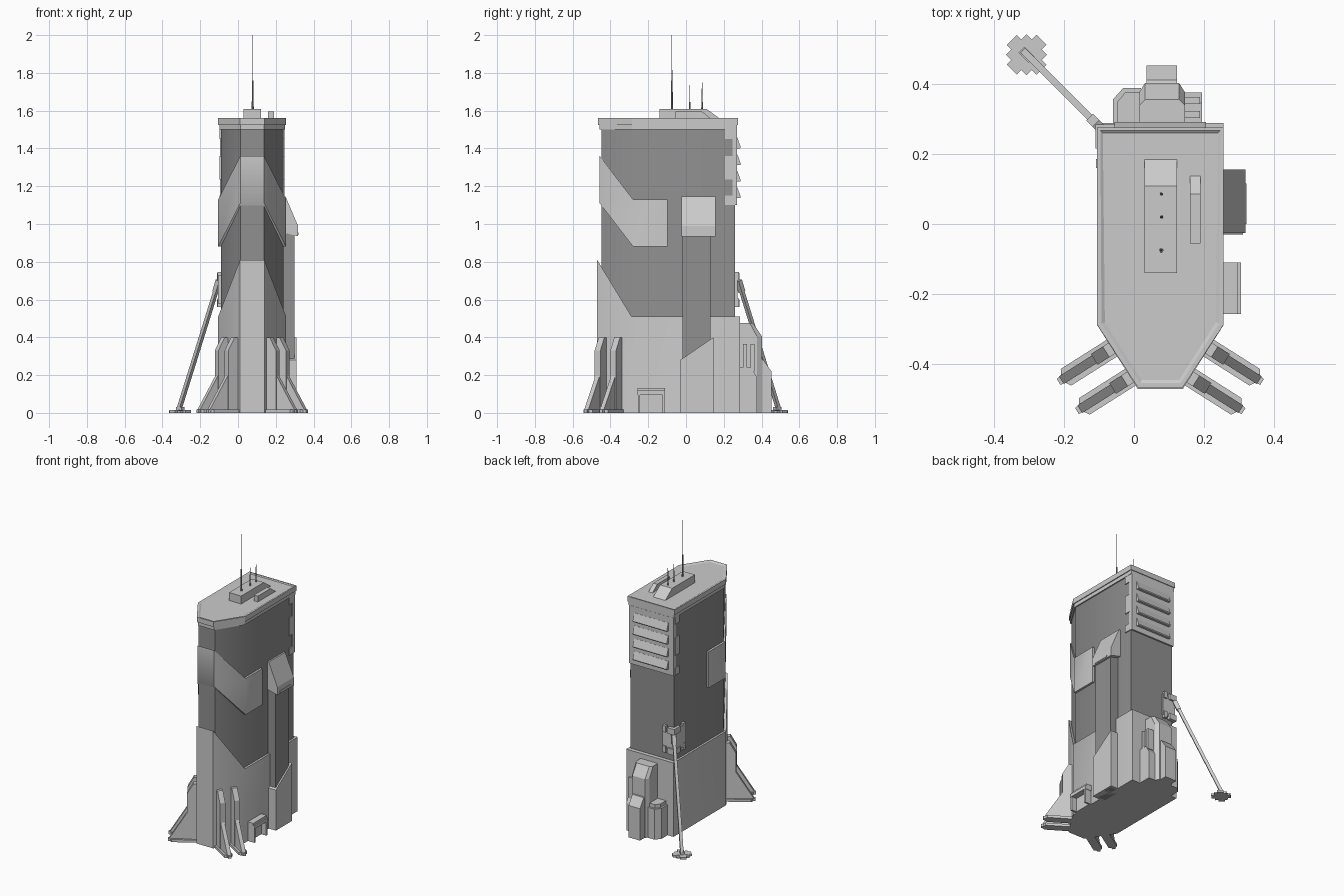
import bpy, bmesh, math
from mathutils import Vector, Matrix

if "Cube" in bpy.data.objects:
    bpy.data.objects.remove(bpy.data.objects["Cube"])

CX = 0.075  # symmetry line of the tower


def make(name, verts, faces):
    me = bpy.data.meshes.new(name)
    me.from_pydata([tuple(v) for v in verts], [], faces)
    bm = bmesh.new()
    bm.from_mesh(me)
    bmesh.ops.recalc_face_normals(bm, faces=bm.faces)
    bm.to_mesh(me)
    bm.free()
    ob = bpy.data.objects.new(name, me)
    bpy.context.collection.objects.link(ob)
    return ob


def loft(name, rings):
    n = len(rings[0])
    verts = [v for r in rings for v in r]
    faces = [tuple(range(n)), tuple(range((len(rings) - 1) * n, len(rings) * n))]
    for k in range(len(rings) - 1):
        for i in range(n):
            j = (i + 1) % n
            faces.append((k * n + i, k * n + j, (k + 1) * n + j, (k + 1) * n + i))
    return make(name, verts, faces)


def hull_y(name, sections):
    """Rectangles (half width, y, z low, z high) joined along y."""
    return loft(name, [[(CX - w, y, lo), (CX + w, y, lo), (CX + w, y, hi), (CX - w, y, hi)]
                       for w, y, lo, hi in sections])


def prism(name, pts, axis, a, b):
    """Profile extruded along an axis; the points are the other two axes in order."""
    def put(p, t):
        v = list(p)
        v.insert('xyz'.index(axis), t)
        return v
    return loft(name, [[put(p, t) for p in pts] for t in (a, b)])


def box(name, x0, x1, y0, y1, z0, z1):
    return prism(name, [(x0, y0), (x1, y0), (x1, y1), (x0, y1)], 'z', z0, z1)


def rod(name, a, b, r1, r2, n=8):
    a, b = Vector(a), Vector(b)
    q = (b - a).to_track_quat('Z', 'Y')
    return loft(name, [[p + q @ Vector((r * math.cos(2 * math.pi * (i + .5) / n),
                                        r * math.sin(2 * math.pi * (i + .5) / n), 0))
                        for i in range(n)] for p, r in ((a, r1), (b, r2))])


# Main tower, armoured base and wrap-around band (soft shading over the shallow corners)
shells = [
    hull_y("tower_shaft", [(.062, -.447, .02, 1.52), (.166, -.28, .02, 1.52), (.166, .26, .02, 1.52)]),
    hull_y("armoured_base", [(.064, -.47, 0, .81), (.18, -.288, 0, .51), (.18, .287, 0, .51)]),
    hull_y("armour_band", [(.063, -.457, 1.11, 1.36), (.18, -.28, .88, 1.13), (.18, -.098, .88, 1.13)])]
bpy.ops.object.select_all(action='DESELECT')
for ob in shells:
    ob.select_set(True)
bpy.context.view_layer.objects.active = shells[0]
bpy.ops.object.shade_smooth_by_angle(angle=math.radians(40))

# Roof slab with a lower lip and a slightly recessed deck
hull_y("roof_lip", [(.062, -.457, 1.5, 1.53), (.174, -.283, 1.5, 1.53), (.174, .27, 1.5, 1.53)])
roof = hull_y("roof_slab", [(.064, -.465, 1.525, 1.56), (.18, -.287, 1.525, 1.56), (.18, .275, 1.525, 1.56)])
bm = bmesh.new()
bm.from_mesh(roof.data)
bmesh.ops.dissolve_limit(bm, angle_limit=.01, verts=bm.verts, edges=bm.edges)
top = [f for f in bm.faces if f.normal.z > .9]
bmesh.ops.inset_region(bm, faces=top, thickness=.013)
bmesh.ops.inset_region(bm, faces=top, thickness=.010, depth=-.005)
bm.to_mesh(roof.data)
bm.free()

# Roof housings and antennas
prism("roof_housing", [(-.14, 1.54), (-.14, 1.61), (.108, 1.61), (.19, 1.55), (.19, 1.54)], 'x', .03, .122)
prism("roof_duct", [(-.055, 1.54), (-.055, 1.595), (.085, 1.595), (.137, 1.555), (.137, 1.54)], 'x', .16, .19)
for y, mid, tip, r in ((-.075, 1.76, 2.0, .006), (.02, 1.645, 1.735, .005), (.085, 1.645, 1.75, .005)):
    rod("antenna_base", (.078, y, 1.6), (.078, y, mid), r, r * .8)
    rod("antenna_whip", (.078, y, mid), (.078, y, tip), .0025, .0012, 6)

# Louvred panel at the top of the back
box("back_panel", CX - .17, CX + .17, .245, .271, 1.1, 1.5)
for z0, z1 in ((1.1, 1.15), (1.235, 1.36), (1.45, 1.5)):
    box("panel_clamp", CX - .172, CX + .172, .207, .255, z0, z1)
for i in range(4):
    z = 1.137 + i * .088
    prism("louvre", [(.26, z + .056), (.272, z + .056), (.29, z + .006), (.287, z), (.26, z)],
          'x', CX - .13, CX + .13)

# Duct column on the right side
box("side_column", .22, .30, -.018, .13, 0, .96)
prism("column_hood", [(.22, 1.145), (.252, 1.145), (.318, .99), (.318, .935), (.22, .96)],
      'y', -.025, .155)
box("hood_slot", .31, .321, 0, .115, .942, .955)
prism("column_buttress", [(-.03, 0), (-.03, .28), (.145, .40), (.145, 0)], 'x', .23, .31)

# Entrance portal
box("portal_roof", .23, .305, -.257, -.11, .095, .118)
box("portal_lintel", .23, .296, -.257, -.11, .118, .133)
for y in (-.255, -.125):
    box("portal_jamb", .23, .303, y, y + .012, 0, .097)
box("portal_door", .23, .265, -.245, -.12, 0, .097)

# Four splayed front buttresses, perpendicular to the chamfered faces
for s in (-1, 1):
    n = Vector((s * .845, -.535, 0))
    t = Vector((s * .535, .845, 0))
    for off in (.009, -.089):
        def local(d, w, z):
            return Vector((CX + s * .154, -.3745, z)) + n * (d - .02) + t * (w + off)

        post = [(-.03, 0), (-.03, .40), (.015, .40), (.055, .33), (.055, 0)]
        web = [(0, 0), (0, .27), (.04, .22), (.165, .02), (.165, 0)]
        foot = [(-.03, -.028), (.15, -.028), (.16, -.012), (.175, -.01), (.175, .01),
                (.16, .012), (.15, .028), (-.03, .028)]
        loft("buttress_post", [[local(d, e, z) for d, z in post] for e in (-.018, .018)])
        loft("buttress_web", [[local(d, e, z) for d, z in web] for e in (-.013, .013)])
        loft("buttress_foot", [[local(d, w, z) for d, w in foot] for z in (0, .018)])

# Machinery block on the back
hull = [(.27, 0), (.27, .475), (.355, .475), (.402, .405), (.402, 0)]
loft("machine_tower", [[(x, .27 + (y - .27) * k, z) for y, z in hull]
                       for x, k in ((.015, .8), (.032, 1), (.128, 1), (.145, .8))])
prism("machine_front_box", [(.39, 0), (.39, .285), (.41, .28), (.452, .22), (.452, 0)], 'x', .035, .122)
tank = [(.02, .28), (.02, .388), (-.03, .388), (-.06, .355), (-.06, .28)]
prism("machine_tank", tank, 'z', 0, .21)
prism("tank_cap", [(.015, .28), (.015, .375), (-.025, .375), (-.048, .347), (-.048, .28)], 'z', .21, .235)
prism("machine_side_block", [(.28, 0), (.28, .24), (.345, .24), (.375, .19), (.375, 0)], 'x', .13, .193)
for y in (.302, .342):
    box("side_pipe", .13, .188, y, y + .02, .22, .365)

# Corner bracket and diagonal brace at the back left
box("bracket_back_plate", -.105, -.01, .25, .272, .58, .73)
box("bracket_side_plate", -.105, -.085, .15, .272, .58, .73)
for z in (.56, .7):
    box("bracket_clamp", -.11, -.055, .215, .284, z, z + .04)
    box("bracket_tab_back", -.04, -.015, .25, .28, z, z + .045)
    box("bracket_tab_side", -.108, -.085, .16, .185, z, z + .045)
rod("brace_beam", (-.10, .278, .70), (-.312, .49, .02), .014, .014, 4)
rod("brace_sleeve", (-.10, .278, .70), (-.118, .296, .64), .019, .019, 4)

# Stepped cross-shaped brace foot turned by 45 degrees
for hx, hy, z in ((.06, .02, .014), (.02, .06, .014), (.041, .041, .012), (.02, .012, .03)):
    ob = box("brace_foot", -hx, hx, -hy, hy, 0, z)
    ob.data.transform(Matrix.Translation((-.306, .482, 0)) @ Matrix.Rotation(math.radians(-45), 4, 'Z'))

# Paint: mid grey everywhere, darker grey on the shaft and duct column
paint = {}
for key, v in (("mid_grey", .55), ("dark_grey", .28)):
    paint[key] = bpy.data.materials.new(key)
    paint[key].diffuse_color = (v, v, v, 1)
for ob in bpy.context.collection.objects:
    dark = ob.name.startswith(("tower_shaft", "side_column", "antenna"))
    ob.data.materials.append(paint["dark_grey" if dark else "mid_grey"])

for m in bpy.data.materials:
    if m.users and not m.is_grease_pencil:
        m.use_nodes = True
        m.node_tree.nodes["Principled BSDF"].inputs["Base Color"].default_value = m.diffuse_color
